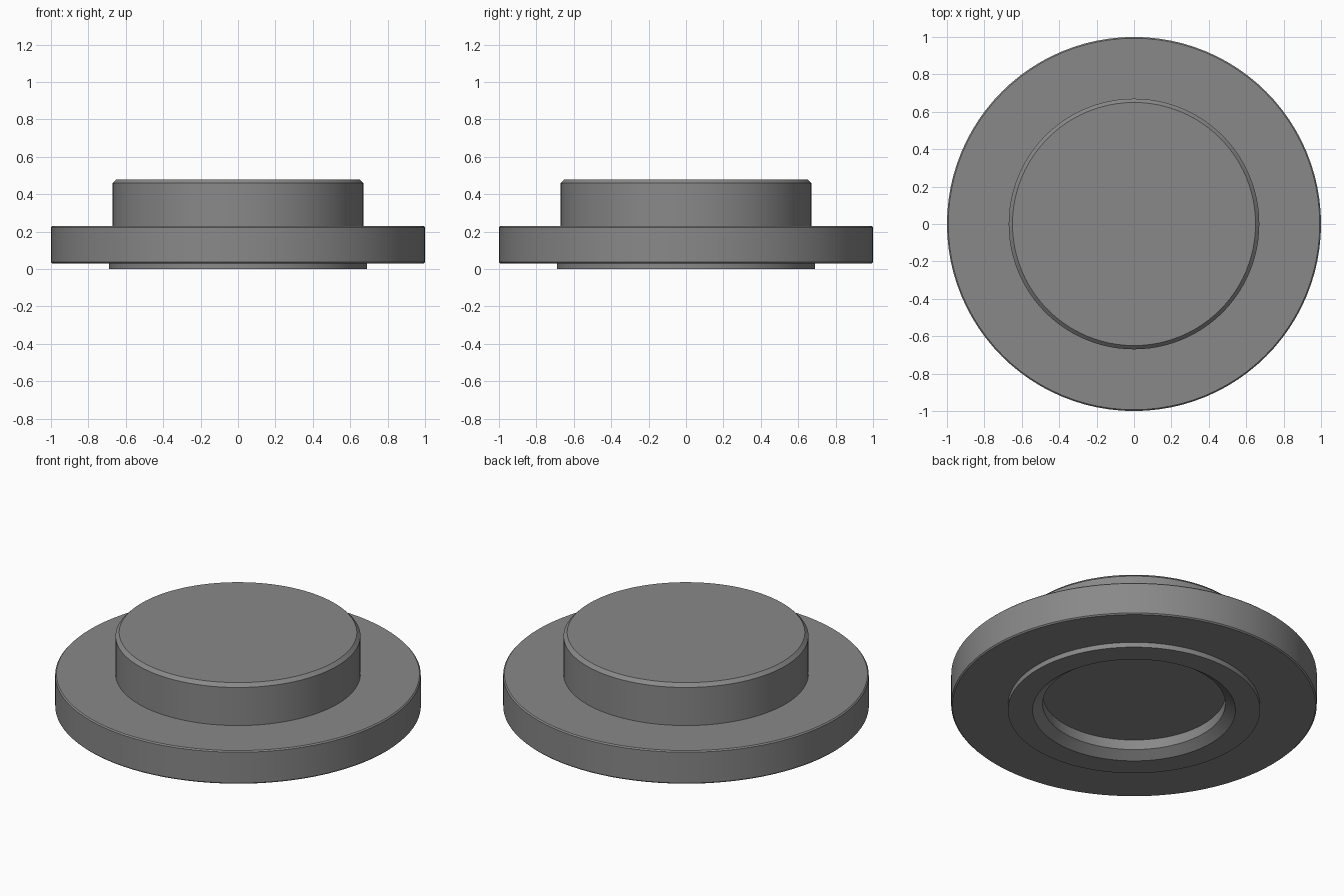
import bpy, bmesh, math

if "Cube" in bpy.data.objects:
    bpy.data.objects.remove(bpy.data.objects["Cube"])

SEGMENTS = 96

grey = bpy.data.materials.new("mid_grey")
grey.diffuse_color = (0.25, 0.25, 0.25, 1)
grey.use_nodes = True
grey.node_tree.nodes["Principled BSDF"].inputs["Base Color"].default_value = grey.diffuse_color

# Half profile (radius, height), from the underside recess round to the top
profile = [
    (0, 0.10), (0.50, 0.10), (0.50, 0.04), (0.555, 0.0),     # recess with flared mouth
    (0.69, 0.0), (0.69, 0.03),                               # raised foot ring
    (0.993, 0.03), (1.0, 0.037), (1.0, 0.223), (0.993, 0.23),  # flange
    (0.67, 0.23), (0.67, 0.46), (0.65, 0.48), (0, 0.48),     # chamfered boss
]


def lathe(name, points, material):
    """Spin a half profile round the z axis into a closed solid."""
    bm = bmesh.new()
    verts = [bm.verts.new((r, 0, z)) for r, z in points]
    edges = [bm.edges.new(pair) for pair in zip(verts, verts[1:])]
    bmesh.ops.spin(bm, geom=verts + edges, cent=(0, 0, 0), axis=(0, 0, 1),
                   angle=math.tau, steps=SEGMENTS)
    bmesh.ops.remove_doubles(bm, verts=bm.verts, dist=0.0005)
    bmesh.ops.recalc_face_normals(bm, faces=bm.faces)
    mesh = bpy.data.meshes.new(name)
    bm.to_mesh(mesh)
    bm.free()
    mesh.materials.append(material)
    obj = bpy.data.objects.new(name, mesh)
    bpy.context.collection.objects.link(obj)
    return obj


cap = lathe("flanged_cap", profile, grey)
bpy.context.view_layer.objects.active = cap
cap.select_set(True)
bpy.ops.object.shade_smooth_by_angle(angle=math.radians(30))
